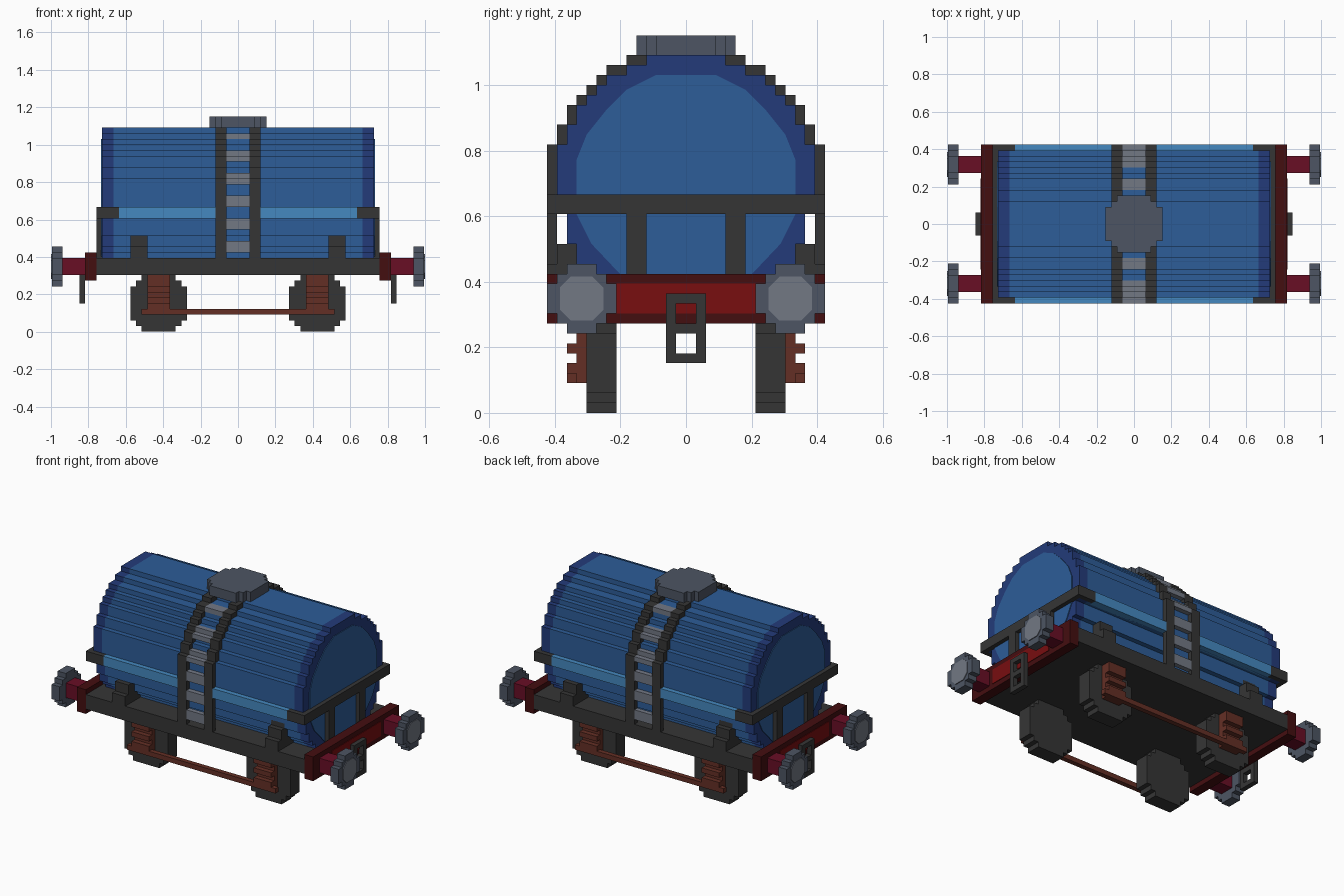
import bpy, bmesh
from mathutils import Vector

if "Cube" in bpy.data.objects:
    bpy.data.objects.remove(bpy.data.objects["Cube"])

U = 2 / 66  # one block


def material(name, rgb):
    lin = [(c / 255 / 12.92) if c < 11 else ((c / 255 + 0.055) / 1.055) ** 2.4 for c in rgb]
    m = bpy.data.materials.new(name)
    m.use_nodes = True
    m.diffuse_color = (*lin, 1)
    m.node_tree.nodes["Principled BSDF"].inputs["Base Color"].default_value = (*lin, 1)
    return m


BLUE = material("tank blue", (45, 93, 152))
NAVY = material("navy blue", (35, 59, 122))
SKY = material("light blue", (69, 137, 192))
DARK = material("dark grey", (53, 53, 53))
STEEL = material("steel grey", (77, 85, 99))
SILVER = material("light grey", (114, 120, 132))
MAROON = material("dark red", (68, 14, 16))
RED = material("bright red", (120, 14, 16))
CRIMSON = material("crimson", (104, 14, 37))
BROWN = material("rust brown", (100, 47, 37))


def finish(bm, name, mat):
    bmesh.ops.recalc_face_normals(bm, faces=bm.faces)
    bmesh.ops.scale(bm, vec=(U, U, U), verts=bm.verts)
    me = bpy.data.meshes.new(name)
    bm.to_mesh(me)
    bm.free()
    me.materials.append(mat)
    ob = bpy.data.objects.new(name, me)
    bpy.context.collection.objects.link(ob)
    return ob


def boxes(name, mat, items, sx=(1,), sy=(1,)):
    """Join boxes (x0,x1,y0,y1,z0,z1), repeated for each x and y sign."""
    bm = bmesh.new()
    for b in items:
        for i in sx:
            for j in sy:
                vs = bmesh.ops.create_cube(bm, size=1)["verts"]
                for v in vs:
                    v.co = Vector((i * (b[0] if v.co.x < 0 else b[1]),
                                   j * (b[2] if v.co.y < 0 else b[3]),
                                   b[4] if v.co.z < 0 else b[5]))
    return finish(bm, name, mat)


def prism(name, mat, pts, axis, a, b):
    """Extrude a 2D outline from a to b along an axis."""
    place = {"x": lambda p, t: (t, p[0], p[1]),
             "y": lambda p, t: (p[0], t, p[1]),
             "z": lambda p, t: (p[0], p[1], t)}[axis]
    bm = bmesh.new()
    face = bm.faces.new([bm.verts.new(place(p, a)) for p in pts])
    ext = bmesh.ops.extrude_face_region(bm, geom=[face])["geom"]
    d = Vector(place((0, 0), b - a))
    bmesh.ops.translate(bm, vec=d, verts=[g for g in ext if isinstance(g, bmesh.types.BMVert)])
    return finish(bm, name, mat)


def stepped(rows, cx=0, cy=0):
    """Symmetric stair-step outline from rows of (low, high, half width)."""
    right = [p for lo, hi, h in rows for p in ((h, lo), (h, hi))]
    pts = right + [(-x, y) for x, y in reversed(right)]
    return [(x + cx, y + cy) for x, y in pts]


WHEEL = [(-5, -4, 3), (-4, -3, 4), (-3, 3, 5), (3, 4, 4), (4, 5, 3)]
BUFFER = [(-3.5, -2.5, 1.5), (-2.5, -1.5, 2.5), (-1.5, 1.5, 3.5), (1.5, 2.5, 2.5), (2.5, 3.5, 1.5)]
TANK = [(13, 14, 9), (14, 15, 10), (15, 17, 11), (17, 20, 12), (20, 27, 13), (27, 29, 12),
        (29, 31, 11), (31, 32, 10), (32, 33, 9), (33, 34, 8), (34, 35, 6), (35, 36, 4)]
END_FACE = [(6, 13.3), (9.5, 17), (11, 20), (11, 25.5), (10, 28), (8, 30.5), (6, 32.5), (3, 34)]
LADDER = [(13, 27, 13, 14), (27, 29, 12, 13), (29, 31, 11, 12), (31, 32, 10, 11),
          (32, 33, 9, 10), (33, 34, 8, 9), (34, 35, 6, 8), (35, 36, 4, 6)]
BOTH = (1, -1)

# Tank barrel, end rings and end faces
prism("tank_barrel", BLUE, stepped(TANK), "x", -22, 22)
for side, s in (("left", 1), ("right", -1)):
    prism(f"tank_ring_{side}", NAVY, stepped(TANK), "x", s * 22, s * 24)
    outline = END_FACE + [(-y, z) for y, z in reversed(END_FACE)]
    prism(f"tank_end_face_{side}", BLUE, outline, "x", s * 24, s * 24.15)
boxes("side_stripe", SKY, [(4, 21, 12.5, 14, 20, 22)], BOTH, BOTH)

# Filler hatch on top
prism("filler_hatch", STEEL, stepped(WHEEL), "z", 36, 38)

# Ladder rails and rungs following the barrel
boxes("ladder_rails", DARK, [(2, 4, y0, y1, z0, z1) for z0, z1, y0, y1 in LADDER], BOTH, BOTH)
rungs = []
for start in range(14, 35, 4):
    for z in (start, start + 1):
        for z0, z1, y0, y1 in LADDER:
            if z0 <= z < z1 and z < 35:
                rungs.append((-2, 2, y0, y1, z, z + 1))
boxes("ladder_rungs", SILVER, rungs, (1,), BOTH)

# Underframe, stepped tank brackets, end railing
boxes("underframe", DARK, [(-25, 25, -14, 14, 10, 13)])
boxes("tank_brackets", DARK, [(16, 19, 9, 14, 13, 15), (16, 19, 9, 13, 15, 17),
                              (16, 19, 9, 12, 17, 18)], BOTH, BOTH)
boxes("end_rails", DARK, [(24, 25, -14, 14, 20, 22)], BOTH)
boxes("rail_corners", DARK, [(21, 24, 13, 14, 20, 22)], BOTH, BOTH)
boxes("rail_posts", DARK, [(24, 25, 4, 6, 13, 20)], BOTH, BOTH)

# Buffer beams with bright panels
boxes("buffer_beams", MAROON, [(25, 27, -14, 14, 9, 14)], BOTH)
boxes("beam_panels", RED, [(27, 27.12, -8, 8, 10, 13)], BOTH)

# Buffers
boxes("buffer_stems", CRIMSON, [(27, 31, 9, 12, 10, 13)], BOTH, BOTH)
OCT = [(-2.2, -1.1, 1.1), (0, 0, 2.2)]
octagon = [(1.1, -2.2), (2.2, -1.1), (2.2, 1.1), (1.1, 2.2),
           (-1.1, 2.2), (-2.2, 1.1), (-2.2, -1.1), (-1.1, -2.2)]
for xn, i in (("left", 1), ("right", -1)):
    for yn, j in (("back", 1), ("front", -1)):
        cy = j * 10.5
        prism(f"buffer_disc_{xn}_{yn}", STEEL, stepped(BUFFER, cy, 11.5), "x", i * 31, i * 32.85)
        prism(f"buffer_face_{xn}_{yn}", SILVER, [(y + cy, z + 11.5) for y, z in octagon],
              "x", i * 32.85, i * 33)

# Coupling links
boxes("couplings", DARK, [(27, 28, -2, -1, 5, 12), (27, 28, 1, 2, 5, 12), (27, 28, -1, 1, 11, 12),
                          (27, 28, -1, 1, 8, 9), (27, 28, -1, 1, 5, 6)], BOTH)

# Wheels
for xn, i in (("left", 1), ("right", -1)):
    for yn, j in (("back", 1), ("front", -1)):
        prism(f"wheel_{xn}_{yn}", DARK, stepped(WHEEL, i * 14, 5), "y", j * 7, j * 10)

# Axle boxes with leaf springs, and the tie rods joining them
boxes("axle_boxes", BROWN, [(12, 16, 10, 11, 3, 10), (12, 16, 11, 12, 3, 5),
                            (12, 16, 11, 12, 6, 7), (12, 16, 11, 12, 8, 10)], BOTH, BOTH)
boxes("tie_rods", BROWN, [(-17, 17, 11, 12, 3, 4)], (1,), BOTH)
